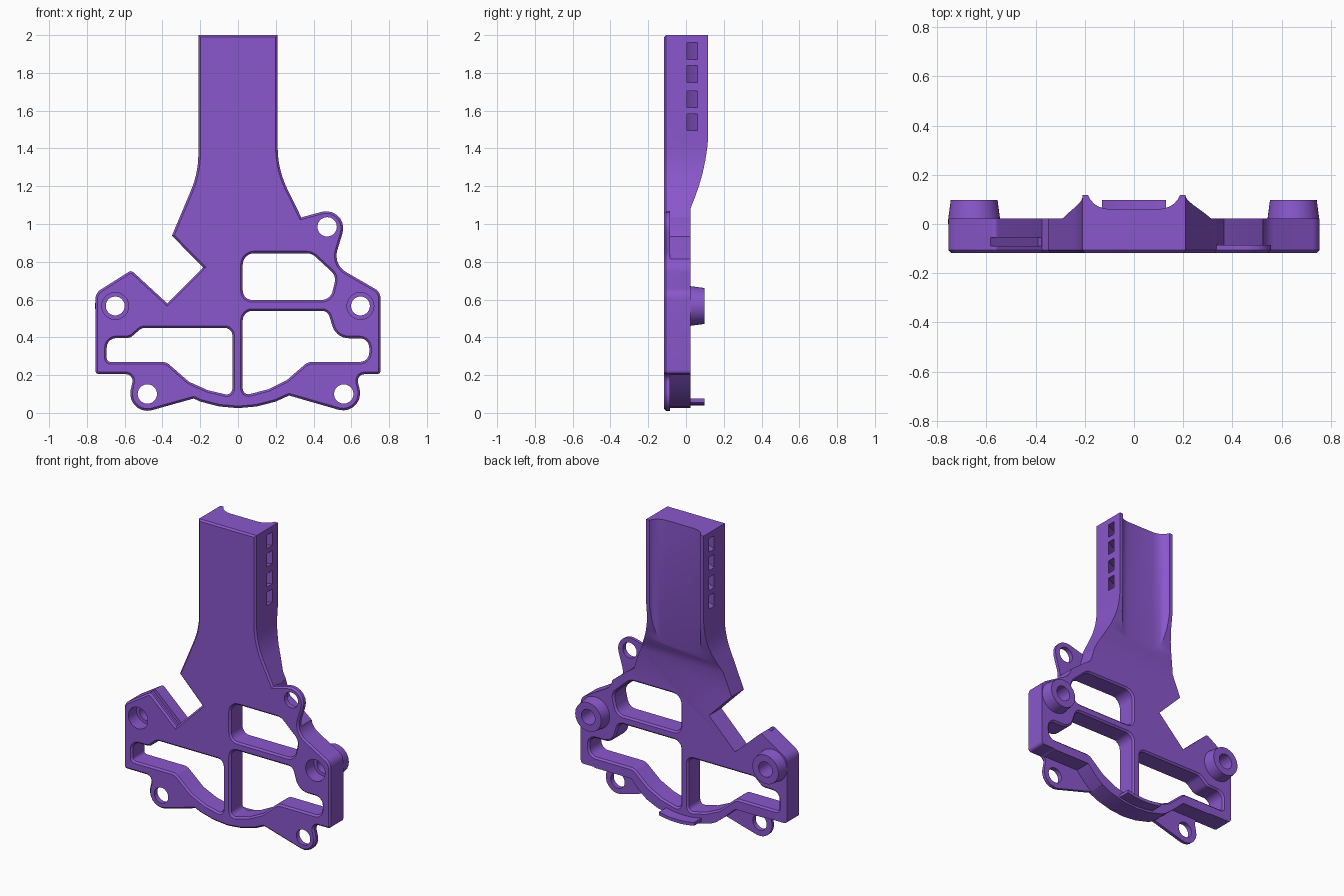
import bpy, bmesh, math
from mathutils import Vector

if "Cube" in bpy.data.objects:
    bpy.data.objects.remove(bpy.data.objects["Cube"])

FRONT, BACK, DEEP = -0.117, 0.023, 0.117   # plate front, plate back, handle back

purple = bpy.data.materials.new("purple")
purple.diffuse_color = (0.253, 0.095, 0.604, 1)
purple.use_nodes = True
purple.node_tree.nodes["Principled BSDF"].inputs["Base Color"].default_value = purple.diffuse_color


def fillet(corners, n=7):
    """Round polygon corners given as (a, b, radius)."""
    out, m = [], len(corners)
    for i, (x, z, r) in enumerate(corners):
        p = Vector((x, z))
        if r == 0:
            out.append(p)
            continue
        u = (Vector(corners[i - 1][:2]) - p).normalized()
        v = (Vector(corners[(i + 1) % m][:2]) - p).normalized()
        half = math.acos(max(-1, min(1, u.dot(v)))) / 2
        t = r / math.tan(half)
        c = p + (u + v).normalized() * (r / math.sin(half))
        s, e = p + u * t - c, p + v * t - c
        a0 = math.atan2(s.y, s.x)
        d = (math.atan2(e.y, e.x) - a0 + math.pi) % (2 * math.pi) - math.pi
        out += [c + Vector((math.cos(a0 + d * k / n), math.sin(a0 + d * k / n))) * r
                for k in range(n + 1)]
    return out


def offset(pts, dist):
    """Grow (positive) or shrink (negative) a polygon with mitred corners."""
    m = len(pts)
    area = sum(pts[i - 1].x * pts[i].y - pts[i].x * pts[i - 1].y for i in range(m))
    sgn = 1 if area > 0 else -1
    out = []
    for i in range(m):
        d0 = (pts[i] - pts[i - 1]).normalized()
        d1 = (pts[(i + 1) % m] - pts[i]).normalized()
        n0, n1 = Vector((d0.y, -d0.x)) * sgn, Vector((d1.y, -d1.x)) * sgn
        out.append(pts[i] + (n0 + n1) * (dist / max(0.3, 1 + n0.dot(n1))))
    return out


def loft(name, rings, axis="Y"):
    """Join rings of (points, depth) along an axis into a closed solid."""
    place = {"X": lambda p, d: (d, p[0], p[1]),
             "Y": lambda p, d: (p[0], d, p[1]),
             "Z": lambda p, d: (p[0], p[1], d)}[axis]
    bm = bmesh.new()
    loops = [[bm.verts.new(place(p, d)) for p in pts] for pts, d in rings]
    m = len(loops[0])
    for a, b in zip(loops, loops[1:]):
        for i in range(m):
            bm.faces.new((a[i - 1], a[i], b[i], b[i - 1]))
    bm.faces.new(loops[0][::-1])
    bm.faces.new(loops[-1])
    bm.normal_update()
    if bm.calc_volume(signed=True) < 0:
        bmesh.ops.reverse_faces(bm, faces=bm.faces)
    me = bpy.data.meshes.new(name)
    bm.to_mesh(me)
    bm.free()
    me.materials.append(purple)
    ob = bpy.data.objects.new(name, me)
    bpy.context.collection.objects.link(ob)
    return ob


def prism(name, pts, d0, d1, axis="Y"):
    return loft(name, [(pts, d0), (pts, d1)], axis)


def circle(x, z, r, n=40):
    return [(x + r * math.cos(2 * math.pi * k / n), z + r * math.sin(2 * math.pi * k / n))
            for k in range(n)]


def volume(ob):
    ev = ob.evaluated_get(bpy.context.evaluated_depsgraph_get())
    bm = bmesh.new()
    bm.from_mesh(ev.to_mesh())
    v = bm.calc_volume(signed=True)
    bm.free()
    ev.to_mesh_clear()
    return v


def combine(target, other, op="DIFFERENCE"):
    """Boolean with the first solver that gives a plausible volume."""
    before = volume(target)
    low, high = (0.3, 1.0001) if op == "DIFFERENCE" else (0.9999, 1.3)
    mod = target.modifiers.new("cut", "BOOLEAN")
    mod.operation, mod.object = op, other
    for solver in ("EXACT", "MANIFOLD", "FLOAT"):
        mod.solver = solver
        bpy.context.view_layer.update()
        if low * before < volume(target) < high * before:
            bpy.context.view_layer.objects.active = target
            bpy.ops.object.modifier_apply(modifier=mod.name)
            break
    else:
        target.modifiers.remove(mod)
    bpy.data.objects.remove(other, do_unlink=True)


# Bracket body: full outline with a chamfered front edge
outline = fillet([
    (-.21, 2, 0), (.21, 2, 0), (.21, 1.29, .5), (.335, 1.035, 0),
    (.6, 1.107, .09), (.503, .785, .1), (.755, .64, .06), (.755, .205, .02),
    (.625, .205, .035), (.68, -.026, .09), (.27, .092, 0), (.2, .06, 0),
    (.1, .034, 0), (0, .025, 0), (-.1, .034, 0), (-.2, .06, 0), (-.235, .076, 0),
    (-.6, -.026, .09), (-.55, .205, .035), (-.755, .205, .02), (-.755, .635, .06),
    (-.565, .755, .02), (-.375, .58, 0), (-.185, .77, 0), (-.35, .938, 0),
    (-.21, 1.27, .5)])
body = loft("bracket", [(offset(outline, -.011), FRONT), (outline, FRONT + .011),
                        (outline, DEEP)])

# Back surface: thin plate sweeping up to the deep handle
combine(body, prism("back_cut", [(BACK, -.1), (BACK, 1.08), (.045, 1.135), (.068, 1.2),
        (.088, 1.27), (.102, 1.335), (.112, 1.4), (.118, 1.46), (.2, 1.5), (.2, -.1)],
        -1, 1, "X"))

# Thin mounting ears
ears = [[(.34, 1.2), (.336, 1.03), (.365, .935), (.41, .905), (.53, .81), (.7, .95), (.7, 1.2)],
        [(.8, .2), (.385, .2), (.325, .135), (.268, .09), (.268, -.1), (.8, -.1)],
        [(-.8, .2), (-.375, .2), (-.3, .13), (-.233, .074), (-.233, -.1), (-.8, -.1)]]
for pts in ears:
    combine(body, prism("ear_cut", pts, -.085, .3))

# Chamfered openings
openings = [
    [(.025, .845, .06), (.39, .845, .07), (.52, .725, .06), (.49, .598, .06), (.025, .598, .05)],
    [(.025, .54, .05), (.475, .54, .04), (.52, .395, .09), (.695, .395, .05), (.695, .27, .05),
     (.37, .27, .06), (.26, .175, 0), (.16, .125, 0), (.025, .09, .03)],
    [(-.03, .45, .04), (-.51, .45, .05), (-.57, .397, .05), (-.695, .395, .05),
     (-.695, .27, .02), (-.38, .27, .06), (-.26, .165, 0), (-.16, .12, 0), (-.03, .09, .03)]]
for corners in openings:
    p = fillet(corners)
    wide = offset(p, .021)
    combine(body, loft("opening", [(wide, FRONT - .01), (p, FRONT + .011),
                                   (p, BACK - .011), (wide, BACK + .01)]))

# Handle channel
side = [(.187, .2), (.187, .117), (.178, .1), (.163, .083), (.145, .071), (.125, .064), (.1, .06)]
combine(body, prism("channel", side + [(-x, y) for x, y in reversed(side)], 1.05, 2.1, "Z"))

# Curved strap slots through the handle
xs = [-.25 + .05 * k for k in range(11)]
sag = lambda x: .06 * (1 - (x / .21) ** 2)
strap = [(x, .06 - sag(x)) for x in xs] + [(x, .005 - sag(x)) for x in reversed(xs)]
for z in (1.495, 1.617, 1.75, 1.872):
    combine(body, prism("strap_slot", strap, z, z + .088, "Z"))

# Groove in the notch wall
combine(body, prism("groove", [(-.59, .75), (-.39, .566), (-.36, .60), (-.56, .79)],
                    -.09, -.055))

# Tapered bosses with counterbored holes
for x in (-.65, .648):
    combine(body, loft("boss", [(circle(x, .566, .107), 0), (circle(x, .566, .105), BACK),
                                (circle(x, .566, .095), .098)]), "UNION")
    combine(body, prism("hole", circle(x, .566, .05), -.3, .3))
    combine(body, prism("counterbore", circle(x, .566, .071), -.3, -.03))

# Ear holes
for x, z in ((.472, .985), (.56, .1), (-.48, .1)):
    combine(body, prism("ear_hole", circle(x, z, .051), -.3, .3))

# Bottom lip
lx = [-.13 + .026 * k for k in range(11)]
lip = [(x, .04 + .9 * x * x) for x in lx] + [(x, .061 + .9 * x * x) for x in reversed(lx)]
combine(body, prism("lip", lip, 0, .098), "UNION")

bpy.ops.object.select_all(action="DESELECT")
body.select_set(True)
bpy.context.view_layer.objects.active = body
bpy.ops.object.shade_smooth_by_angle(angle=math.radians(28))
